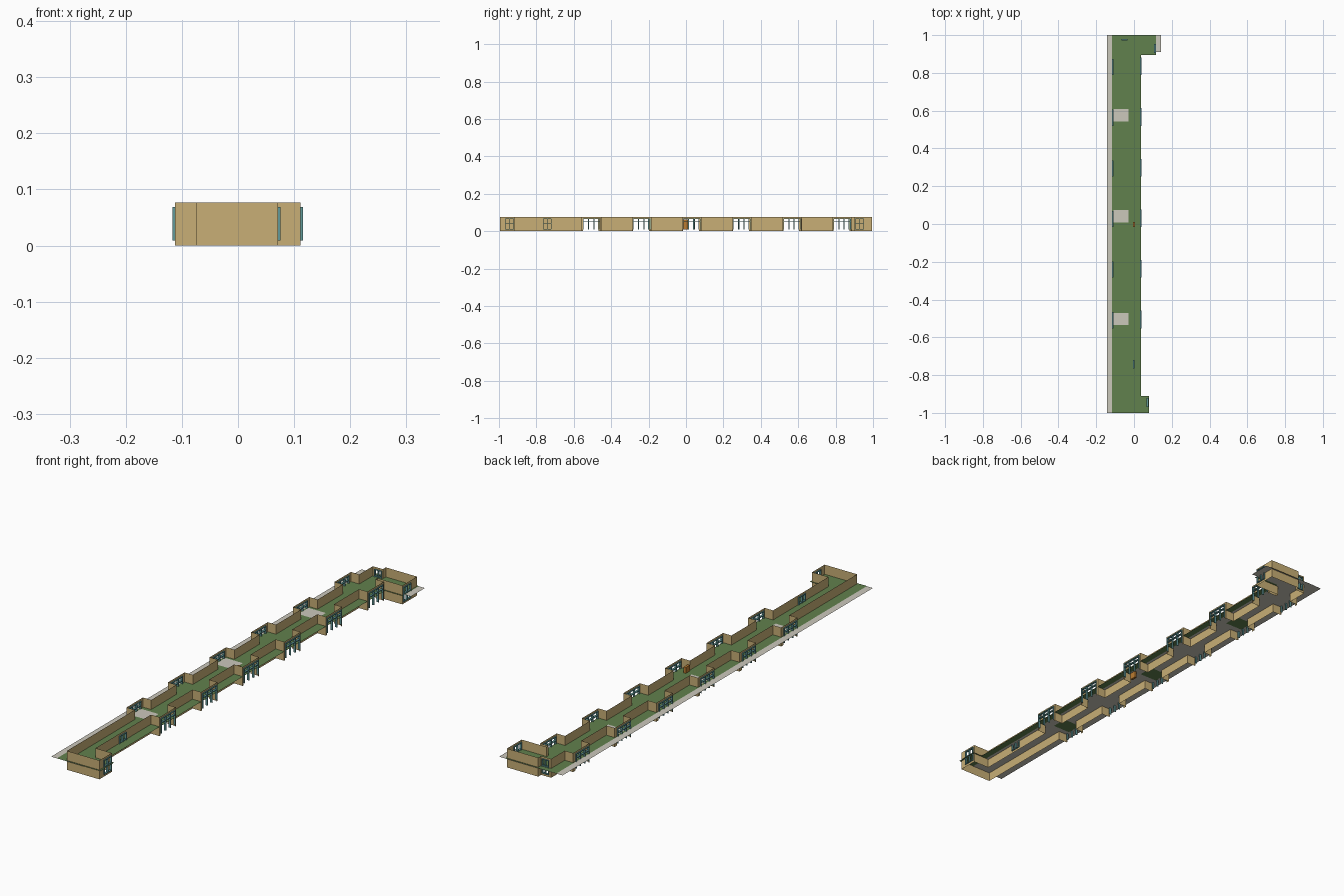
import bpy, bmesh
from mathutils import Vector

if "Cube" in bpy.data.objects:
    bpy.data.objects.remove(bpy.data.objects["Cube"])

H, FLOOR = 0.077, 0.038


def material(name, rgb):
    m = bpy.data.materials.new(name)
    m.diffuse_color = (*rgb, 1)
    m.use_nodes = True
    m.node_tree.nodes["Principled BSDF"].inputs["Base Color"].default_value = m.diffuse_color
    return m


TAN = material("tan_wall", (0.58, 0.43, 0.18))
GREEN = material("green_floor", (0.12, 0.22, 0.075))
GREY = material("pale_slab", (0.6, 0.58, 0.5))
TEAL = material("teal_frame", (0.12, 0.32, 0.32))
ORANGE = material("orange_door", (0.5, 0.2, 0.03))


def finish(bm, name, mat):
    me = bpy.data.meshes.new(name)
    bm.to_mesh(me)
    bm.free()
    me.materials.append(mat)
    ob = bpy.data.objects.new(name, me)
    bpy.context.collection.objects.link(ob)
    return ob


def sheet(name, pts, z, mat):
    bm = bmesh.new()
    bm.faces.new([bm.verts.new((x, y, z)) for x, y in pts])
    finish(bm, name, mat)


def rect(x0, x1, y0, y1):
    return [(x0, y0), (x1, y0), (x1, y1), (x0, y1)]


def add_box(bm, lo, hi):
    vs = bmesh.ops.create_cube(bm, size=1)["verts"]
    lo, hi = Vector(lo), Vector(hi)
    for v in vs:
        v.co = Vector([(a + b) / 2 + c * (b - a) for a, b, c in zip(lo, hi, v.co)])


def panel(bm, a, b, z0=0, z1=H):
    bm.faces.new([bm.verts.new((*p, z)) for p, z in ((a, z0), (b, z0), (b, z1), (a, z1))])


def wall(bm, a, b, opening=None):
    """Upright sheet from a to b, optionally with an opening (start, end, sill, head)."""
    if opening is None:
        return panel(bm, a, b)
    s, e, sill, head = opening
    a, b = Vector(a), Vector(b)
    p, q = a.lerp(b, s), a.lerp(b, e)
    panel(bm, a, p)
    panel(bm, q, b)
    panel(bm, p, q, head, H)
    if sill > 0:
        panel(bm, p, q, 0, sill)


def frame(name, axis, pos, c, w, z0, z1, n, transom):
    """Window frame of n lights in a wall at x=pos (axis 0) or y=pos (axis 1)."""
    bm = bmesh.new()
    t, d = 0.003, 0.0045

    def bar(u0, u1, za, zb):
        lo, hi = (pos - d, u0, za), (pos + d, u1, zb)
        if axis:
            lo, hi = (u0, pos - d, za), (u1, pos + d, zb)
        add_box(bm, lo, hi)
    for i in range(n + 1):
        u = c - w / 2 + (w - t) * i / n
        bar(u, u + t, z0, z1)
    for z in (z1 - t, transom):
        bar(c - w / 2, c + w / 2, z, z + t)
    if n == 2:
        bar(c - w / 2, c + w / 2, z0, z0 + t)
    finish(bm, name, TEAL)


# floor sheet and offset pale slab beneath it
sheet("floor", [(-0.116, -1), (0.079, -1), (0.079, -0.91), (0.037, -0.91), (0.037, 0.895),
                (0.116, 0.895), (0.116, 1), (-0.116, 1)], FLOOR, GREEN)
sheet("slab", [(-0.143, -1), (0.01, -1), (0.01, 0.91), (0.143, 0.91), (0.143, 1), (-0.143, 1)],
      FLOOR - 0.001, GREY)

# stair landings
for i, y in enumerate((-0.503, 0.04, 0.575)):
    r = rect(-0.108, -0.029, y - 0.033, y + 0.033)
    sheet(f"landing_top_{i}", r, FLOOR + 0.001, GREY)
    sheet(f"landing_underside_{i}", r, FLOOR - 0.002, GREEN)

# long side walls with six projecting bays each
bays = [-0.505 + 0.268 * i for i in range(6)]
hw = 0.053
for side, xm, xb, y0, y1 in (("right", -0.002, 0.036, -0.915, 0.9), ("left", -0.075, -0.1125, -0.995, 0.976)):
    bm = bmesh.new()
    y = y0
    for i, c in enumerate(bays):
        if side == "right" and i == 0:
            L = c - hw - y
            wall(bm, (xm, y), (xm, c - hw), ((-0.765 - y) / L, (-0.72 - y) / L, 0.01, 0.066))
        else:
            wall(bm, (xm, y), (xm, c - hw))
        wall(bm, (xm, c - hw), (xb, c - hw))
        wall(bm, (xb, c - hw), (xb, c + hw), (0.06, 0.94 if side == "right" else 0.86, 0, 0.069))
        wall(bm, (xb, c + hw), (xm, c + hw))
        y = c + hw
        w = 0.093 if side == "right" else 0.085
        frame(f"{side}_bay_frame_{i}", 0, xb, c - 0.047 + w / 2, w, 0.009, 0.069, 3, 0.05)
    wall(bm, (xm, y), (xm, y1))
    finish(bm, f"{side}_wall", TAN)

# end walls and the two short wings
bm = bmesh.new()
wall(bm, (-0.075, -0.995), (0.0714, -0.995))
wall(bm, (0.0714, -0.995), (0.0714, -0.915), (0.33, 0.93, 0.01, 0.066))
wall(bm, (0.0714, -0.915), (-0.002, -0.915))
finish(bm, "front_wing_wall", TAN)
bm = bmesh.new()
wall(bm, (-0.002, 0.9), (0.111, 0.9))
wall(bm, (0.111, 0.9), (0.111, 0.995), (0.05, 0.55, 0.01, 0.066))
wall(bm, (0.111, 0.995), (-0.03, 0.995))
wall(bm, (-0.03, 0.995), (-0.03, 0.976))
wall(bm, (-0.03, 0.976), (-0.075, 0.976), (0.12, 0.8, 0.01, 0.066))
finish(bm, "back_wing_wall", TAN)

# single windows
frame("front_wing_window", 0, 0.0714, -0.944, 0.048, 0.009, 0.069, 2, 0.04)
frame("back_wing_window", 0, 0.111, 0.928, 0.048, 0.009, 0.069, 2, 0.04)
frame("corridor_window", 0, -0.002, -0.7425, 0.045, 0.009, 0.069, 2, 0.04)
frame("end_window", 1, 0.976, -0.05, 0.032, 0.009, 0.069, 2, 0.04)

# small orange door leaf
bm = bmesh.new()
add_box(bm, (-0.006, -0.016, 0.01), (0.004, 0.01, 0.062))
finish(bm, "door_leaf", ORANGE)
